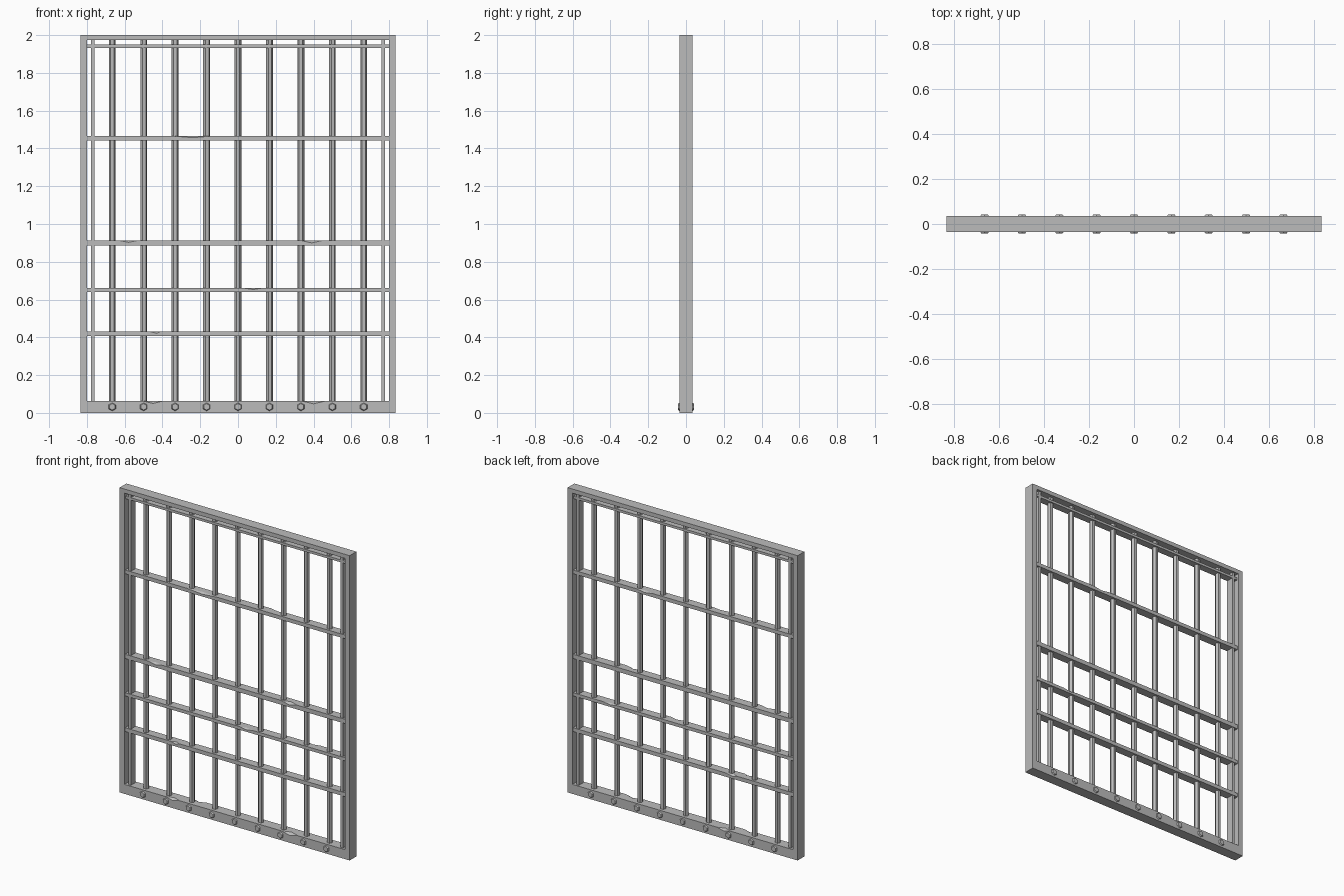
import bpy, bmesh, math
from mathutils import Matrix

old = bpy.data.objects.get("Cube")
if old:
    bpy.data.objects.remove(old, do_unlink=True)

steel = bpy.data.materials.new("grey_steel")
steel.use_nodes = True
COLOR = (0.5, 0.5, 0.5, 1)
steel.diffuse_color = COLOR
steel.node_tree.nodes["Principled BSDF"].inputs["Base Color"].default_value = COLOR

W, H, D = 0.835, 2.0, 0.035      # half width, height, half depth
INNER = 0.8
BAR_X = [k * 0.1665 for k in range(-4, 5)]


def finish(name, bm):
    bmesh.ops.remove_doubles(bm, verts=bm.verts, dist=1e-5)
    bmesh.ops.recalc_face_normals(bm, faces=bm.faces)
    me = bpy.data.meshes.new(name)
    bm.to_mesh(me)
    bm.free()
    me.materials.append(steel)
    ob = bpy.data.objects.new(name, me)
    bpy.context.collection.objects.link(ob)
    return ob


def box(bm, x0, x1, y, z0, z1):
    m = Matrix.Translation(((x0 + x1) / 2, 0, (z0 + z1) / 2)) @ Matrix.Diagonal((x1 - x0, 2 * y, z1 - z0, 1))
    bmesh.ops.create_cube(bm, size=1, matrix=m)


def rail(name, half, y, z0, z1, chips=()):
    """Horizontal rail; chips are (x, half width, depth, side) worn out of the top edges."""
    stations = {-half: (0, 0), half: (0, 0)}
    for x, w, d, side in chips:
        stations[x - w] = stations[x + w] = (0, 0)
        stations[x] = (d, 0) if side < 0 else (0, d)
    bm = bmesh.new()
    rings = []
    for x in sorted(stations):
        f, b = stations[x]
        pts = [(-y, z0), (-y, z1 - f), (-y + 1.5 * f, z1), (y - 1.5 * b, z1), (y, z1 - b), (y, z0)]
        rings.append([bm.verts.new((x, *p)) for p in pts])
    for a, b in zip(rings, rings[1:]):
        for i in range(6):
            j = (i + 1) % 6
            bm.faces.new((a[i], a[j], b[j], b[i]))
    bm.faces.new(rings[0])
    bm.faces.new(rings[-1])
    finish(name, bm)


# Outer frame
for side, x in (("right", -1), ("left", 1)):
    bm = bmesh.new()
    box(bm, *sorted((x * INNER, x * W)), D, 0, H)
    finish(side + "_frame_post", bm)
rail("top_frame_beam", INNER, D, 1.973, H)
rail("bottom_frame_beam", INNER, D, 0, 0.062,
     [(0.4, 0.06, 0.014, -1), (-0.45, 0.05, 0.012, -1), (-0.4 + 0.1, 0.05, 0.012, 1)])

# Slim inner frame
rail("inner_top_strip", INNER, 0.024, 1.933, 1.949)
for side, x in (("right", -1), ("left", 1)):
    bm = bmesh.new()
    box(bm, *sorted((x * 0.761, x * 0.778)), 0.024, 0.05, 1.98)
    finish(side + "_inner_strip", bm)

# Cross rails with worn edges
RAILS = {
    "upper": (1.442, 1.466, [(-0.24, 0.11, 0.009, -1), (0.28, 0.06, 0.009, 1)]),
    "middle": (0.885, 0.913, [(-0.58, 0.05, 0.01, -1), (0.39, 0.06, 0.013, -1)]),
    "lower": (0.64, 0.661, [(0.08, 0.05, 0.008, -1), (0.53, 0.05, 0.008, 1)]),
    "lowest": (0.406, 0.431, [(-0.43, 0.04, 0.01, -1), (-0.36, 0.05, 0.01, 1)]),
}
for name, (z0, z1, chips) in RAILS.items():
    rail(name + "_cross_rail", INNER + 0.005, 0.028, z0, z1, chips)

# Six-sided vertical bars
for n, x in enumerate(BAR_X):
    bm = bmesh.new()
    m = Matrix.Translation((x, 0, 1.01)) @ Matrix.Rotation(math.radians(30 + 12 * (n % 2)), 4, 'Z')
    bmesh.ops.create_cone(bm, cap_ends=True, segments=6, radius1=0.018, radius2=0.018, depth=1.94, matrix=m)
    finish("vertical_bar", bm)

# Hexagonal bolt heads on both faces of the bottom beam
for x in BAR_X:
    for side in (-1, 1):
        bm = bmesh.new()
        m = Matrix.Translation((x, side * (D + 0.002), 0.032)) @ Matrix.Rotation(side * -math.pi / 2, 4, 'X')
        bmesh.ops.create_cone(bm, cap_ends=True, segments=6, radius1=0.024, radius2=0.017, depth=0.011, matrix=m)
        finish("bolt_head_front" if side < 0 else "bolt_head_back", bm)
